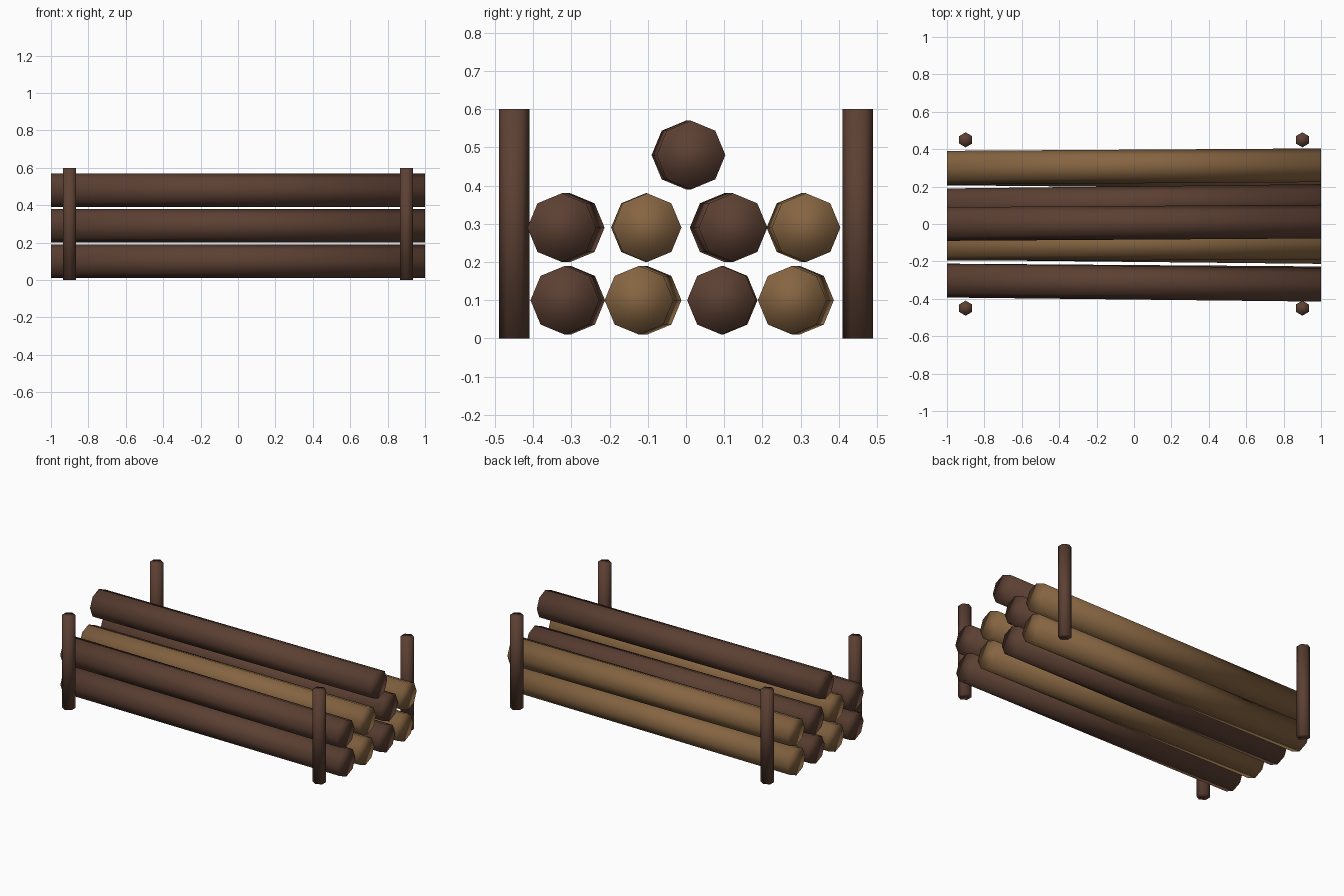
import bpy
import math
from mathutils import Matrix, Vector

cube = bpy.data.objects.get("Cube")
if cube:
    bpy.data.objects.remove(cube, do_unlink=True)


def make_material(name, rgb):
    mat = bpy.data.materials.new(name)
    mat.use_nodes = True
    mat.diffuse_color = (*rgb, 1)
    mat.node_tree.nodes["Principled BSDF"].inputs["Base Color"].default_value = (*rgb, 1)
    return mat


dark = make_material("dark bark", (0.107, 0.051, 0.033))
light = make_material("light wood", (0.24, 0.13, 0.054))


def rod(name, start, end, radius, sides, mat):
    """Smooth-shaded cylinder running from start to end."""
    start, end = Vector(start), Vector(end)
    axis = (end - start).normalized()
    # One corner points straight up on logs, and along y on posts
    corner = Vector((0, 0, 1)) if abs(axis.z) < 0.5 else Vector((0, 1, 0))
    side = axis.cross(corner).normalized()
    bpy.ops.mesh.primitive_cylinder_add(vertices=sides, radius=radius,
                                        depth=(end - start).length)
    obj = bpy.context.object
    obj.name = obj.data.name = name
    basis = Matrix((corner, side, axis)).transposed()
    # Turn the primitive so that its first corner lies on its local x axis
    turn = Matrix.Rotation(math.radians(-90), 4, "Z")
    obj.matrix_world = (Matrix.Translation((start + end) / 2)
                        @ basis.to_4x4() @ turn)
    obj.data.materials.append(mat)
    bpy.ops.object.shade_smooth()
    return obj


# Stacked logs: height, then y of each log at its right and left ends
rows = {
    "bottom": (0.10, [(-0.302, -0.317), (-0.102, -0.123), (0.097, 0.093), (0.297, 0.278)]),
    "middle": (0.29, [(-0.303, -0.325), (-0.106, -0.102), (0.10, 0.123), (0.301, 0.314)]),
    "top": (0.48, [(0.0, 0.013)]),
}
for row, (z, logs) in rows.items():
    for i, (y_right, y_left) in enumerate(logs):
        rod(f"{row}_log_{i + 1}", (-1, y_right, z), (1, y_left, z),
            0.09, 8, light if i % 2 else dark)

# Corner posts
for x, side in ((-0.9, "right"), (0.9, "left")):
    for y, end in ((-0.45, "front"), (0.45, "back")):
        rod(f"{end}_{side}_post", (x, y, 0), (x, y, 0.6), 0.04, 6, dark)
